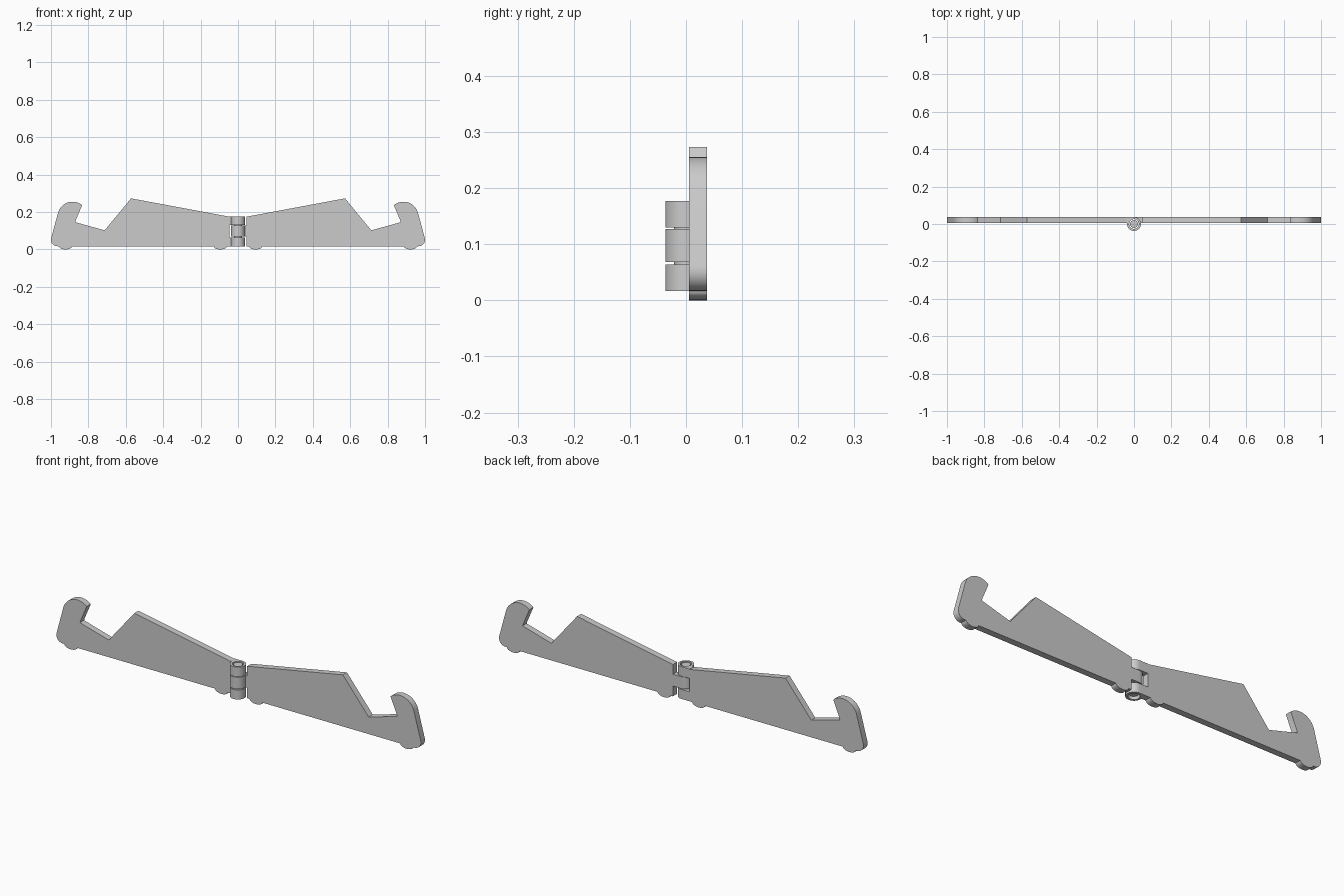
import bpy, bmesh
from math import cos, sin, radians, pi, atan2

if "Cube" in bpy.data.objects:
    bpy.data.objects.remove(bpy.data.objects["Cube"])

Y0, Y1 = 0.005, 0.037      # plate thickness range
BASE, TOP = 0.017, 0.177   # hinge height range
EDGE = 0.046               # inner plate edge distance from the hinge axis
R, BORE = 0.037, 0.026


def arc(cx, cy, r, a0, a1, n, ry=None):
    ry = r if ry is None else ry
    angles = [radians(a0 + (a1 - a0) * i / n) for i in range(n + 1)]
    return [(cx + r * cos(a), cy + ry * sin(a)) for a in angles]


def finish(bm, name):
    bmesh.ops.recalc_face_normals(bm, faces=bm.faces)
    mesh = bpy.data.meshes.new(name)
    bm.to_mesh(mesh)
    bm.free()
    ob = bpy.data.objects.new(name, mesh)
    bpy.context.collection.objects.link(ob)
    bpy.ops.object.select_all(action='DESELECT')
    ob.select_set(True)
    bpy.context.view_layer.objects.active = ob
    bpy.ops.object.shade_smooth_by_angle(angle=radians(25))
    return ob


def plate(name, side):
    """Side plate: feet, cradle notch and rounded hook in one profile."""
    pts = [(EDGE, BASE)]
    pts += arc(0.095, BASE, 0.035, 180, 360, 14, 0.017)      # inner foot
    pts += arc(0.922, BASE, 0.035, 180, 360, 14, 0.017)      # outer foot
    pts += arc(0.965, 0.052, 0.035, -90, 15, 10)             # outer corner
    pts += arc(0.885, 0.175, 0.08, 15, 130, 20)              # hook
    pts += [(0.868, 0.154), (0.868, 0.149), (0.871, 0.146)]  # inside of hook
    pts += [(0.713, 0.102), (0.572, 0.273), (EDGE + 0.01, TOP), (EDGE, TOP - 0.002)]
    bm = bmesh.new()
    face = bm.faces.new([bm.verts.new((side * x, Y0, z)) for x, z in pts])
    res = bmesh.ops.extrude_face_region(bm, geom=[face], use_keep_orig=True)
    new = [v for v in res['geom'] if isinstance(v, bmesh.types.BMVert)]
    bmesh.ops.translate(bm, verts=new, vec=(0, Y1 - Y0, 0))
    return finish(bm, name)


def knuckle(name, side, z0, z1):
    """Hollow barrel with a tangent tab that joins the plate on one side."""
    start = 180 - math_deg(Y0 / R)
    outer = arc(0, 0, R, 90, start - 360, 36)
    outer += [(-EDGE, Y0), (-EDGE, Y1), (-0.032, Y1), (-0.02, Y1), (-0.01, Y1)]
    inner = []
    for x, y in outer:
        a = atan2(y, x)
        inner.append((BORE * cos(a), BORE * sin(a)))
    bm = bmesh.new()
    loops = [[bm.verts.new((-side * x, y, z)) for x, y in ring]
             for ring, z in ((outer, z0), (outer, z1), (inner, z1), (inner, z0))]
    n = len(outer)
    for k in range(4):
        a, b = loops[k], loops[(k + 1) % 4]
        for i in range(n):
            j = (i + 1) % n
            bm.faces.new((a[i], a[j], b[j], b[i]))
    return finish(bm, name)


def math_deg(s):
    return atan2(s, (1 - s * s) ** 0.5) * 180 / pi


plate("left_plate", -1)
plate("right_plate", 1)

# Outer knuckles belong to the left plate, the middle one to the right plate
knuckle("lower_knuckle", -1, BASE, 0.064)
knuckle("middle_knuckle", 1, 0.068, 0.127)
knuckle("upper_knuckle", -1, 0.130, TOP)

# Hinge pin
bpy.ops.mesh.primitive_cylinder_add(vertices=32, radius=0.021, depth=0.145,
                                    location=(0, 0, 0.1015))
bpy.context.object.name = "hinge_pin"
bpy.ops.object.shade_smooth_by_angle(angle=radians(25))
